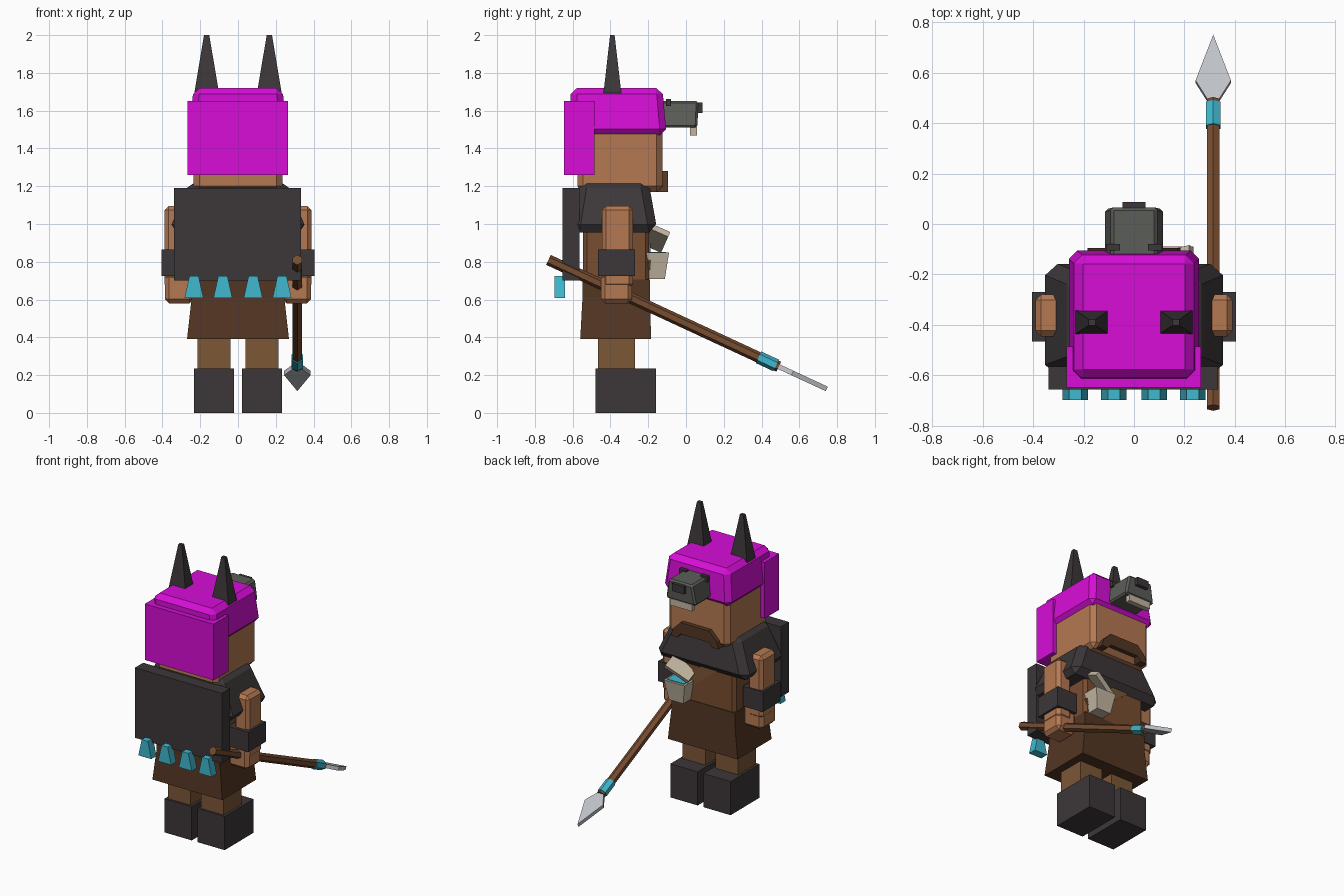
import bpy, bmesh, math
from mathutils import Vector, Matrix

if "Cube" in bpy.data.objects:
    bpy.data.objects.remove(bpy.data.objects["Cube"])

COLOURS = {
    "magenta": (0.68, 0.004, 0.68), "skin": (0.46, 0.19, 0.085),
    "charcoal": (0.046, 0.038, 0.040), "grey": (0.105, 0.11, 0.098),
    "teal": (0.05, 0.48, 0.62), "bone": (0.55, 0.47, 0.36),
    "steel": (0.52, 0.55, 0.58), "wood": (0.19, 0.075, 0.03),
    "trouser_brown": (0.20, 0.095, 0.037), "leather": (0.088, 0.037, 0.017),
}
MATS = {}
for n, c in COLOURS.items():
    MATS[n] = bpy.data.materials.new(n)
    MATS[n].diffuse_color = (*c, 1)


def finish(bm, name, mat, bevel=0.0, matrix=None):
    if bevel:
        bmesh.ops.bevel(bm, geom=bm.edges[:], offset=bevel, segments=1,
                        affect='EDGES', clamp_overlap=True)
    if matrix:
        bm.transform(matrix)
    bmesh.ops.recalc_face_normals(bm, faces=bm.faces[:])
    me = bpy.data.meshes.new(name)
    bm.to_mesh(me)
    bm.free()
    me.materials.append(MATS[mat])
    ob = bpy.data.objects.new(name, me)
    bpy.context.collection.objects.link(ob)
    return ob


def box(name, mat, x, y, z, top=None, bevel=0.0, matrix=None):
    """Box from ranges; top = (x range, y range) of the upper face if tapered."""
    tx, ty = top or (x, y)
    bm = bmesh.new()
    rings = []
    for xr, yr, h in ((x, y, z[0]), (tx, ty, z[1])):
        rings.append([bm.verts.new((xr[i], yr[j], h))
                      for i, j in ((0, 0), (1, 0), (1, 1), (0, 1))])
    lo, hi = rings
    bm.faces.new(lo[::-1])
    bm.faces.new(hi)
    for i in range(4):
        j = (i + 1) % 4
        bm.faces.new((lo[i], lo[j], hi[j], hi[i]))
    return finish(bm, name, mat, bevel, matrix)


def plate(name, mat, pts, y, matrix=None):
    """Outline in x/z extruded along y."""
    bm = bmesh.new()
    f = bm.faces.new([bm.verts.new((px, y[0], pz)) for px, pz in pts])
    ext = bmesh.ops.extrude_face_region(bm, geom=[f])
    bmesh.ops.translate(bm, vec=(0, y[1] - y[0], 0),
                        verts=[v for v in ext["geom"] if isinstance(v, bmesh.types.BMVert)])
    return finish(bm, name, mat, 0, matrix)


def side(s, a, b):
    return (a, b) if s > 0 else (-b, -a)


# boots, legs, arms, horns: one per side
for s, tag in ((1, "right"), (-1, "left")):
    box("boot_" + tag, "charcoal", side(s, .022, .233), (-.48, -.16), (0, .235))
    box("leg_" + tag, "trouser_brown", side(s, .04, .215), (-.465, -.27), (.2, .45))
    box("arm_" + tag, "skin", side(s, .275, .39), (-.445, -.28), (.66, 1.095), bevel=.022)
    box("hand_" + tag, "skin", side(s, .235, .387), (-.45, -.285), (.58, .74), bevel=.022)
    box("armband_" + tag, "charcoal", side(s, .25, .405), (-.465, -.27), (.725, .865))
    box("horn_" + tag, "charcoal", side(s, .10, .232), (-.437, -.342), (1.69, 2.0),
        top=(side(s, .152, .18), (-.402, -.378)))

# torso and skirt
box("torso", "wood", (-.24, .24), (-.545, -.195), (.65, 1.1), bevel=.02)
box("skirt_belt", "leather", (-.245, .245), (-.548, -.19), (.6, .705))
box("skirt", "leather", (-.27, .27), (-.56, -.185), (.39, .61),
    top=((-.245, .245), (-.548, -.19)))
plate("chest_strap", "trouser_brown", [(.20, .72), (.24, .80), (-.10, 1.05), (-.22, 1.05)],
      (-.2, -.188))

# shoulder mantle, cape and fringe
box("mantle", "charcoal", (-.37, .37), (-.61, -.15), (.955, 1.235),
    top=((-.25, .25), (-.565, -.2)), bevel=.045)
box("cape", "charcoal", (-.338, .333), (-.655, -.565), (.70, 1.19))
for cx in (-.233, -.08, .08, .233):
    plate("cape_fringe", "teal",
          [(cx - .05, .608), (cx + .05, .608), (cx + .024, .725), (cx - .024, .725)],
          (-.697, -.64))

# head, moustache and hood
box("head", "skin", (-.235, .235), (-.575, -.125), (1.17, 1.6), bevel=.03)
plate("moustache", "leather",
      [(-.185, 1.17), (-.135, 1.17), (-.11, 1.2), (.11, 1.2), (.135, 1.17), (.185, 1.17),
       (.17, 1.22), (.11, 1.28), (-.11, 1.28), (-.17, 1.22)], (-.155, -.095))
box("hood", "magenta", (-.262, .262), (-.615, -.103), (1.47, 1.72),
    top=((-.235, .235), (-.61, -.125)), bevel=.033)
box("hood_back", "magenta", (-.268, .265), (-.647, -.485), (1.26, 1.652))

# animal head on the hood
box("beast_head", "grey", (-.117, .117), (-.13, .06), (1.51, 1.652),
    top=((-.092, .092), (-.13, .066)), bevel=.012)
box("beast_nose", "charcoal", (-.045, .045), (.045, .088), (1.588, 1.642))
box("beast_teeth", "bone", (-.085, .085), (.02, .057), (1.468, 1.515))
for s in (1, -1):
    box("beast_eye", "charcoal", side(s, .055, .11), (-.105, -.08), (1.625, 1.663))

# pouch cup with liquid and open lid
box("cup", "bone", (.10, .21), (-.2, -.112), (.708, .848),
    top=((.075, .235), (-.215, -.09)))
box("cup_liquid", "teal", (.09, .22), (-.2, -.105), (.845, .853))
box("cup_lid", "bone", (-.09, .09), (-.055, .055), (-.016, .016),
    matrix=Matrix.Translation((.15, -.158, .925)) @ Matrix.Rotation(-.42, 4, 'X')
    @ Matrix.Rotation(math.radians(-31), 4, 'Y'))

# spear: local z runs along the shaft
butt, tip = Vector((.314, -.728, .81)), Vector((.314, .745, .127))
axis = tip - butt
length = axis.length
frame = Matrix.Translation(butt) @ Matrix.Rotation(-math.atan2(axis.y, axis.z), 4, 'X')


def rod(name, mat, r, a, b):
    bm = bmesh.new()
    bmesh.ops.create_cone(bm, cap_ends=True, segments=6, radius1=r, radius2=r, depth=b - a)
    finish(bm, name, mat, 0, frame @ Matrix.Translation((0, 0, (a + b) / 2)))


rod("spear_shaft", "wood", .029, 0, length - .28)
rod("spear_band", "teal", .034, length - .398, length - .295)
plate("spear_blade", "steel",
      [(-.018, length - .29), (.018, length - .29), (.07, length - .2), (0, length),
       (-.07, length - .2)], (-.013, .013), frame)

for m in bpy.data.materials:
    if m.users and not m.is_grease_pencil:
        m.use_nodes = True
        m.node_tree.nodes["Principled BSDF"].inputs["Base Color"].default_value = m.diffuse_color
